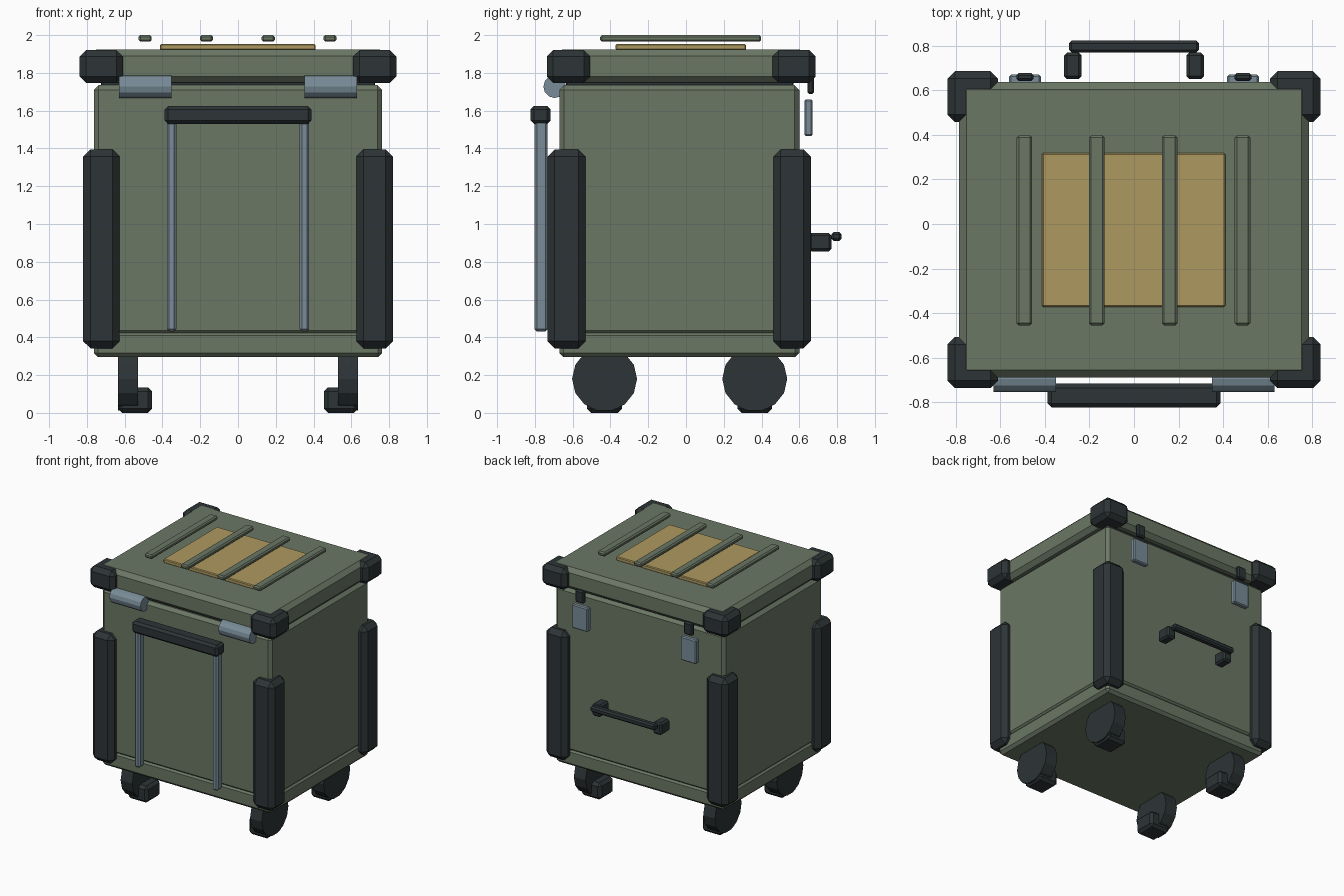
import bpy, bmesh, math
from mathutils import Matrix

if "Cube" in bpy.data.objects:
    bpy.data.objects.remove(bpy.data.objects["Cube"])


def material(name, rgb):
    m = bpy.data.materials.new(name)
    m.diffuse_color = (*rgb, 1)
    m.use_nodes = True
    m.node_tree.nodes["Principled BSDF"].inputs["Base Color"].default_value = m.diffuse_color
    return m


GREEN = material("olive", (0.147, 0.185, 0.13))
DARK = material("rubber", (0.026, 0.034, 0.037))
STEEL = material("steel", (0.19, 0.26, 0.31))
TAN = material("tan", (0.42, 0.32, 0.115))


def finish(bm, name, mat):
    bmesh.ops.recalc_face_normals(bm, faces=bm.faces[:])
    me = bpy.data.meshes.new(name)
    bm.to_mesh(me)
    bm.free()
    me.materials.append(mat)
    ob = bpy.data.objects.new(name, me)
    bpy.context.collection.objects.link(ob)
    return ob


def box(name, xs, ys, zs, mat, bevel=0.01):
    """Chamfered box given by its min/max on each axis."""
    bm = bmesh.new()
    bmesh.ops.create_cube(bm, size=1)
    for v in bm.verts:
        v.co = [sum(r) / 2 + c * abs(r[1] - r[0]) for c, r in zip(v.co, (xs, ys, zs))]
    bmesh.ops.bevel(bm, geom=bm.edges[:], offset=bevel, segments=1,
                    profile=0.5, affect='EDGES')
    return finish(bm, name, mat)


def cylinder_x(name, centre, radius, length, sides, mat):
    bm = bmesh.new()
    bmesh.ops.create_cone(bm, cap_ends=True, segments=sides, radius1=radius,
                          radius2=radius, depth=length)
    bm.transform(Matrix.Translation(centre) @ Matrix.Rotation(math.pi / 2, 4, 'Y'))
    return finish(bm, name, mat)


# Case shell: base tray, main body, seal and lid
box("base_tray", (-0.763, 0.763), (-0.67, 0.60), (0.295, 0.432), GREEN, 0.022)
box("body", (-0.763, 0.763), (-0.67, 0.60), (0.412, 1.735), GREEN, 0.025)
box("lid_seal", (-0.725, 0.725), (-0.635, 0.57), (1.69, 1.77), DARK, 0.005)
box("lid", (-0.785, 0.785), (-0.688, 0.637), (1.748, 1.923), GREEN, 0.033)

# Top panel and ribs
box("top_panel", (-0.413, 0.41), (-0.372, 0.318), (1.92, 1.953), TAN, 0.006)
for i, x in enumerate((-0.492, -0.167, 0.16, 0.487)):
    box(f"top_rib_{i}", (x - 0.035, x + 0.035), (-0.455, 0.398), (1.965, 2.0), GREEN, 0.01)

# Parts repeated left and right
for s, side in ((-1, "left"), (1, "right")):
    for end, lid_y, post_y, wheel_y in (
            ("front", (-0.737, -0.507), (-0.733, -0.532), -0.431),
            ("back", (0.457, 0.686), (0.463, 0.661), 0.364)):
        tag = f"{side}_{end}"
        # Corner guards on lid and body
        box(f"lid_corner_{tag}", (s * 0.61, s * 0.838), lid_y, (1.746, 1.921), DARK, 0.034)
        box(f"corner_guard_{tag}", (s * 0.627, s * 0.82), post_y, (0.342, 1.395), DARK, 0.038)
        # Casters
        cylinder_x(f"wheel_{tag}", (s * 0.583, wheel_y, 0.18), 0.172, 0.105, 14, DARK)
        box(f"caster_block_{tag}", (s * 0.455, s * 0.635),
            (wheel_y - 0.092, wheel_y + 0.092), (0, 0.135), DARK, 0.022)

    # Hinge barrels
    cylinder_x(f"hinge_{side}", (s * 0.491, -0.695, 1.727), 0.06, 0.28, 12, STEEL)

    # Pull handle rods
    box(f"pull_rod_{side}", (s * 0.326, s * 0.376), (-0.802, -0.733), (0.432, 1.56), STEEL, 0.012)

    # Latches on the back
    box(f"latch_plate_{side}", (s * 0.418, s * 0.56), (0.627, 0.67), (1.465, 1.66), STEEL, 0.008)
    box(f"latch_tab_{side}", (s * 0.45, s * 0.528), (0.642, 0.677), (1.688, 1.79), DARK, 0.01)

    # Carry handle posts
    box(f"carry_post_{side}", (s * 0.235, s * 0.314), (0.65, 0.77), (0.855, 0.953), DARK, 0.014)

# Handle bars
box("pull_grip", (-0.388, 0.388), (-0.823, -0.717), (1.53, 1.625), DARK, 0.018)
box("carry_grip", (-0.292, 0.292), (0.77, 0.823), (0.91, 0.957), DARK, 0.012)
